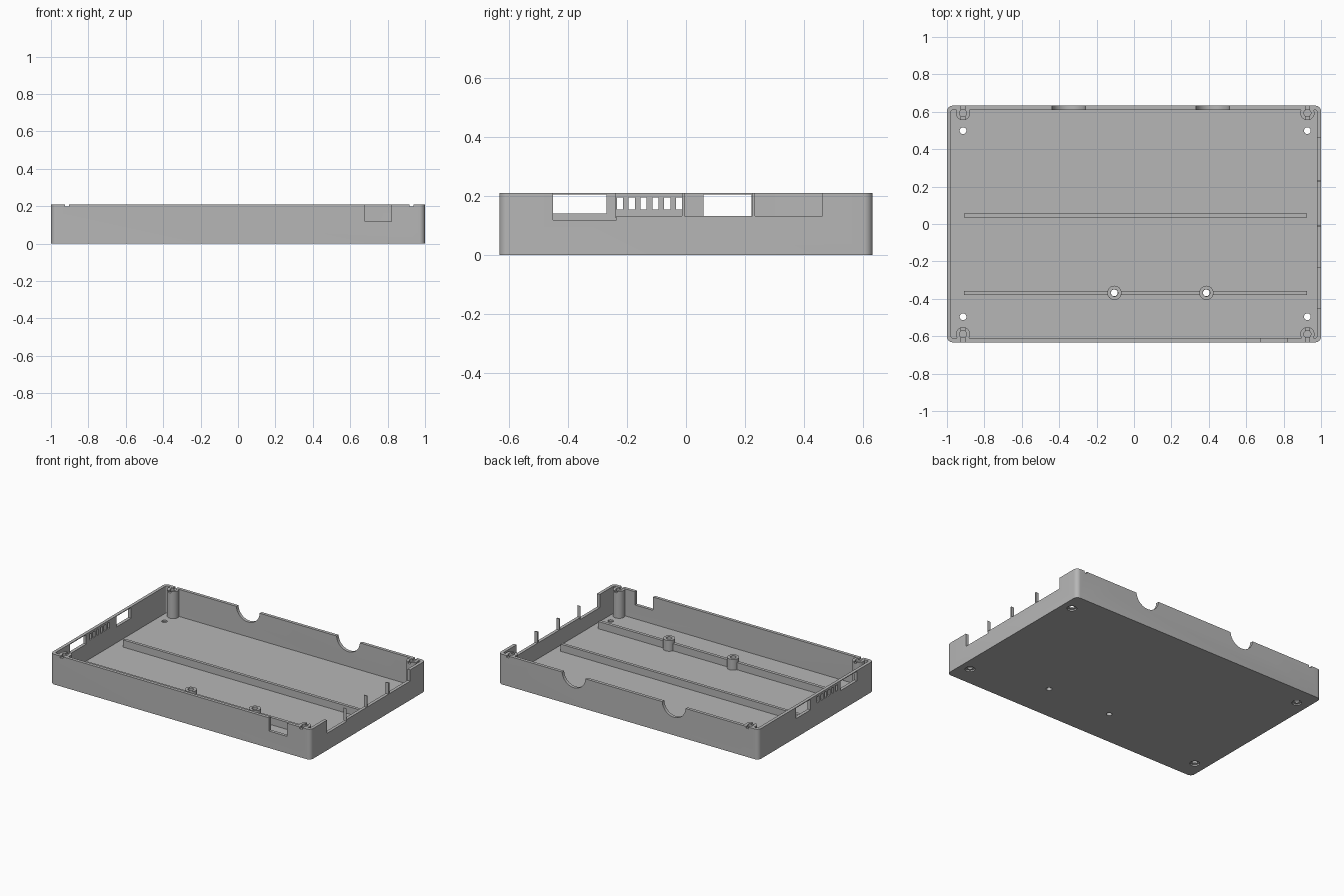
import bpy, bmesh, math

if "Cube" in bpy.data.objects:
    bpy.data.objects.remove(bpy.data.objects["Cube"])

W, D, H = 1.0, 0.6325, 0.21      # half width, half depth, height
T, FLOOR = 0.022, 0.022          # wall and floor thickness

grey = bpy.data.materials.new("case grey")
grey.diffuse_color = (0.47, 0.47, 0.47, 1)
grey.use_nodes = True
grey.node_tree.nodes["Principled BSDF"].inputs["Base Color"].default_value = grey.diffuse_color


def finish(name, bm):
    bmesh.ops.recalc_face_normals(bm, faces=bm.faces)
    me = bpy.data.meshes.new(name)
    bm.to_mesh(me)
    bm.free()
    me.materials.append(grey)
    ob = bpy.data.objects.new(name, me)
    bpy.context.collection.objects.link(ob)
    return ob


def box(name, x0, x1, y0, y1, z0, z1, radius=0):
    bm = bmesh.new()
    bmesh.ops.create_cube(bm, size=1)
    for v in bm.verts:
        v.co = (x1 if v.co.x > 0 else x0, y1 if v.co.y > 0 else y0, z1 if v.co.z > 0 else z0)
    if radius:
        upright = [e for e in bm.edges if abs(e.verts[0].co.z - e.verts[1].co.z) > 0.01]
        bmesh.ops.bevel(bm, geom=upright, offset=radius, segments=8, profile=0.5, affect='EDGES')
    return finish(name, bm)


def cyl(name, x, y, z0, z1, r, along_y=False, n=32):
    """Upright cylinder, or one along y where y is its centre and z0 its height."""
    bm = bmesh.new()
    length = z1 if along_y else z1 - z0
    bmesh.ops.create_cone(bm, cap_ends=True, segments=n, radius1=r, radius2=r, depth=length)
    for v in bm.verts:
        a, b, c = v.co
        v.co = (x + a, y + c, z0 + b) if along_y else (x + a, y + b, (z0 + z1) / 2 + c)
    return finish(name, bm)


def cut(ob, *cutters):
    bpy.context.view_layer.objects.active = ob
    for c in cutters:
        m = ob.modifiers.new("cut", 'BOOLEAN')
        m.operation, m.solver, m.object = 'DIFFERENCE', 'EXACT', c
        bpy.ops.object.modifier_apply(modifier=m.name)
        bpy.data.objects.remove(c)


def smooth(ob):
    bpy.ops.object.select_all(action='DESELECT')
    ob.select_set(True)
    bpy.context.view_layer.objects.active = ob
    bpy.ops.object.shade_smooth_by_angle(angle=math.radians(30))


POST_X, POST_Y, HOLE_Y = (-0.914, 0.927), (-0.589, 0.593), (-0.496, 0.499)
STANDOFF_X, STANDOFF_Y = (-0.105, 0.387), -0.368
TOP = H + 0.05

# Open tray
shell = box("tray", -W, W, -D, D, 0, H, 0.03)
cut(shell, box("cutter", -W + T, W - T, -D + T, D - T, FLOOR, TOP, 0.012))

# Screw holes with counterbores in the floor
for x in POST_X:
    for y in HOLE_Y:
        cut(shell, cyl("cutter", x, y, -0.1, 0.1, 0.018),
            cyl("cutter", x, y, -0.1, 0.01, 0.031))
for x in STANDOFF_X:
    cut(shell, cyl("cutter", x, STANDOFF_Y, -0.1, 0.1, 0.018))

# Round cable notches in the back wall
for x in (-0.57, -0.35, 0.42, 0.64):
    cut(shell, cyl("cutter", x, D, 0.215, 0.1, 0.09, along_y=True, n=48))

# Notch in the front wall
cut(shell, box("cutter", 0.68, 0.82, -D - 0.05, -D + 0.05, 0.118, TOP))

# Long stepped cut-out in the right wall
cut(shell, box("cutter", W - 0.05, W + 0.05, -0.24, 0.463, 0.132, TOP),
    box("cutter", W - 0.05, W + 0.05, -0.45, -0.235, 0.118, TOP))

# Windows and vent slots in the left wall
cut(shell, box("cutter", -W - 0.05, -W + 0.05, -0.45, -0.27, 0.14, 0.205),
    box("cutter", -W - 0.05, -W + 0.05, 0.06, 0.222, 0.132, 0.205))
for i in range(6):
    y = -0.234 + i * 0.04
    cut(shell, box("cutter", -W - 0.05, -W + 0.05, y, y + 0.021, 0.153, 0.195))

# Small grooves in the rim beside the corner posts
for x in POST_X:
    for y in (-D, D):
        cut(shell, box("cutter", x - 0.01, x + 0.01, y - 0.05, y + 0.05, 0.198, TOP))
smooth(shell)

# Corner screw posts
for x in POST_X:
    for y in POST_Y:
        post = cyl("corner_post", x, y, FLOOR - 0.005, H - 0.001, 0.038)
        cut(post, cyl("cutter", x, y, 0.06, TOP, 0.019),
            box("cutter", x - 0.01, x + 0.01, y - 0.1, y + 0.1, 0.198, TOP))
        smooth(post)

# Floor ribs
rear_rib = box("rear_rib", -0.908, 0.925, 0.034, 0.055, FLOOR - 0.005, 0.072)
front_rib = box("front_rib", -0.908, 0.925, -0.379, -0.357, FLOOR - 0.005, 0.072)
for x in STANDOFF_X:
    cut(front_rib, cyl("cutter", x, STANDOFF_Y, -0.1, 0.2, 0.03))

# Board standoffs
for x in STANDOFF_X:
    standoff = cyl("standoff", x, STANDOFF_Y, FLOOR - 0.005, 0.097, 0.038)
    cut(standoff, cyl("cutter", x, STANDOFF_Y, -0.1, 0.2, 0.019))
    smooth(standoff)

# Thin upright dividers in the right wall cut-out
for y, w in ((-0.009, 0.008), (0.229, 0.008), (-0.238, 0.002)):
    box("divider", W - T, W, y - w / 2, y + w / 2, 0.125, H)
